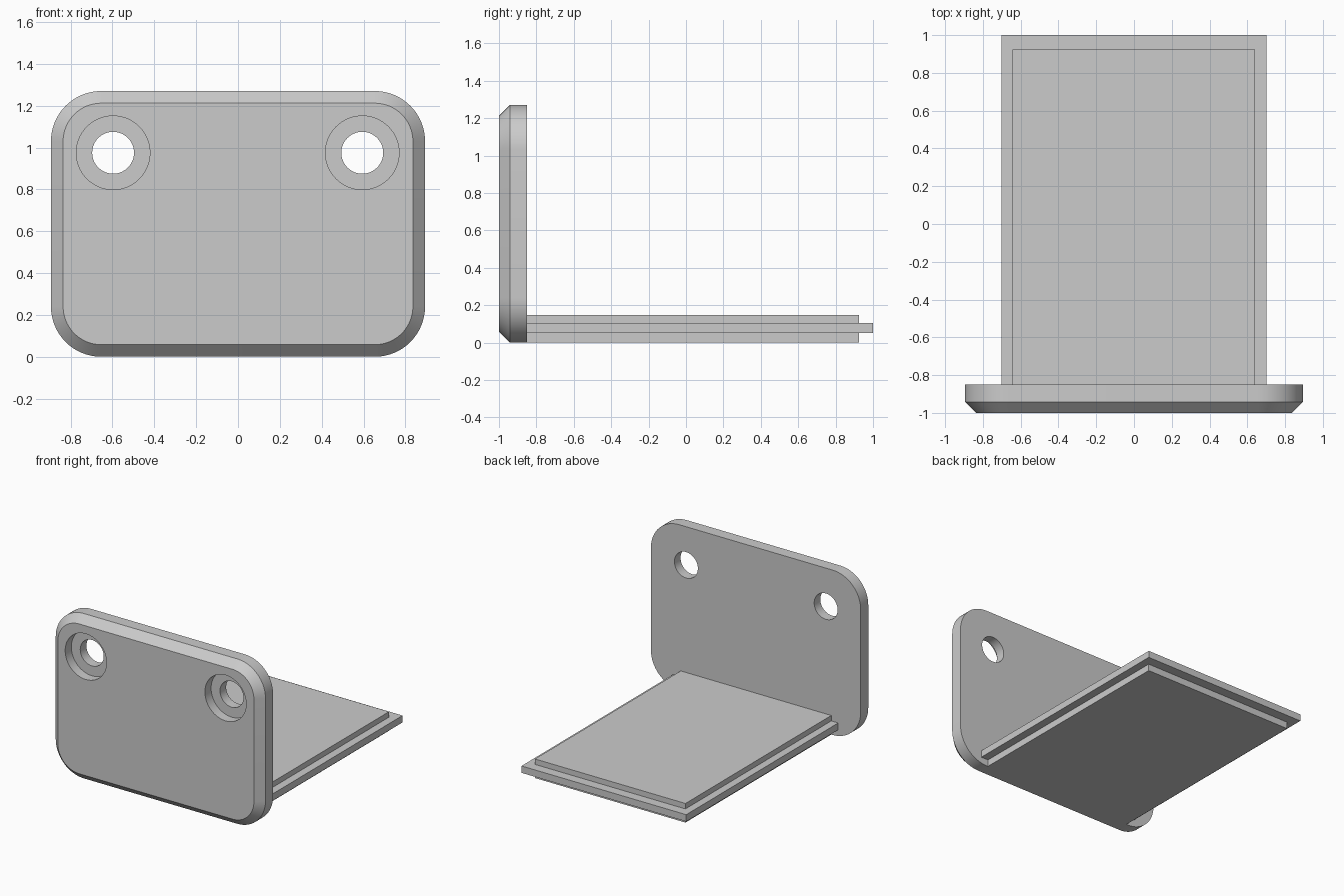
import bpy, bmesh
from math import sin, cos, pi, radians
from mathutils import Matrix

cube = bpy.data.objects.get("Cube")
if cube:
    bpy.data.objects.remove(cube, do_unlink=True)

grey = bpy.data.materials.new("light grey")
grey.use_nodes = True
COLOUR = (0.6, 0.6, 0.6, 1)
grey.diffuse_color = COLOUR
grey.node_tree.nodes["Principled BSDF"].inputs["Base Color"].default_value = COLOUR

WIDTH, HEIGHT, RADIUS, CHAMFER = 0.894, 1.27, 0.24, 0.058
FRONT, BACK = -1.0, -0.85


def add_object(name, bm):
    bmesh.ops.recalc_face_normals(bm, faces=bm.faces)
    mesh = bpy.data.meshes.new(name)
    bm.to_mesh(mesh)
    bm.free()
    mesh.materials.append(grey)
    obj = bpy.data.objects.new(name, mesh)
    bpy.context.collection.objects.link(obj)
    return obj


def rounded_ring(bm, y, inset, steps=16):
    """Rounded rectangle in the xz plane, shrunk by inset."""
    r = RADIUS - inset
    cx, cz = WIDTH - RADIUS, HEIGHT / 2 - RADIUS
    ring = []
    for corner, (sx, sz) in enumerate([(1, 1), (-1, 1), (-1, -1), (1, -1)]):
        for i in range(steps + 1):
            a = (corner + i / steps) * pi / 2
            ring.append(bm.verts.new((sx * cx + r * cos(a), y,
                                      HEIGHT / 2 + sz * cz + r * sin(a))))
    return ring


def box(name, x0, x1, y0, y1, z0, z1):
    bm = bmesh.new()
    place = Matrix.Translation(((x0 + x1) / 2, (y0 + y1) / 2, (z0 + z1) / 2))
    size = Matrix.Diagonal((x1 - x0, y1 - y0, z1 - z0, 1))
    bmesh.ops.create_cube(bm, size=1, matrix=place @ size)
    return add_object(name, bm)


def cutter(name, x, z, radius, y0, y1):
    bm = bmesh.new()
    place = Matrix.Translation((x, (y0 + y1) / 2, z)) @ Matrix.Rotation(pi / 2, 4, "X")
    bmesh.ops.create_cone(bm, cap_ends=True, segments=64, radius1=radius,
                          radius2=radius, depth=y1 - y0, matrix=place)
    return add_object(name, bm)


# Upright plate with rounded corners and a chamfered front rim
bm = bmesh.new()
rings = [rounded_ring(bm, y, inset) for y, inset in
         [(FRONT, CHAMFER), (FRONT + CHAMFER, 0), (BACK, 0)]]
for a, b in zip(rings, rings[1:]):
    for i in range(len(a)):
        j = (i + 1) % len(a)
        bm.faces.new((a[i], a[j], b[j], b[i]))
bm.faces.new(rings[0])
bm.faces.new(rings[-1])
plate = add_object("upright_plate", bm)

# Counterbored screw holes
cutters = []
for side, x in (("right", -0.597), ("left", 0.594)):
    cutters.append(cutter(side + "_counterbore", x, 0.975, 0.176, FRONT - 0.1, FRONT + 0.075))
    cutters.append(cutter(side + "_screw_hole", x, 0.975, 0.1, FRONT - 0.2, BACK + 0.1))
bpy.context.view_layer.objects.active = plate
for tool in cutters:
    mod = plate.modifiers.new("cut", "BOOLEAN")
    mod.operation, mod.solver, mod.object = "DIFFERENCE", "EXACT", tool
    bpy.ops.object.modifier_apply(modifier=mod.name)
for tool in cutters:
    bpy.data.objects.remove(tool, do_unlink=True)

bpy.ops.object.select_all(action="DESELECT")
plate.select_set(True)
bpy.ops.object.shade_smooth_by_angle(angle=radians(30))

# Stepped shelf: a wide tongue between two narrower layers
box("shelf_lower_layer", -0.643, 0.64, BACK, 0.925, 0, 0.052)
box("shelf_tongue", -0.702, 0.702, BACK, 1.0, 0.052, 0.105)
box("shelf_upper_layer", -0.643, 0.64, BACK, 0.925, 0.105, 0.147)
